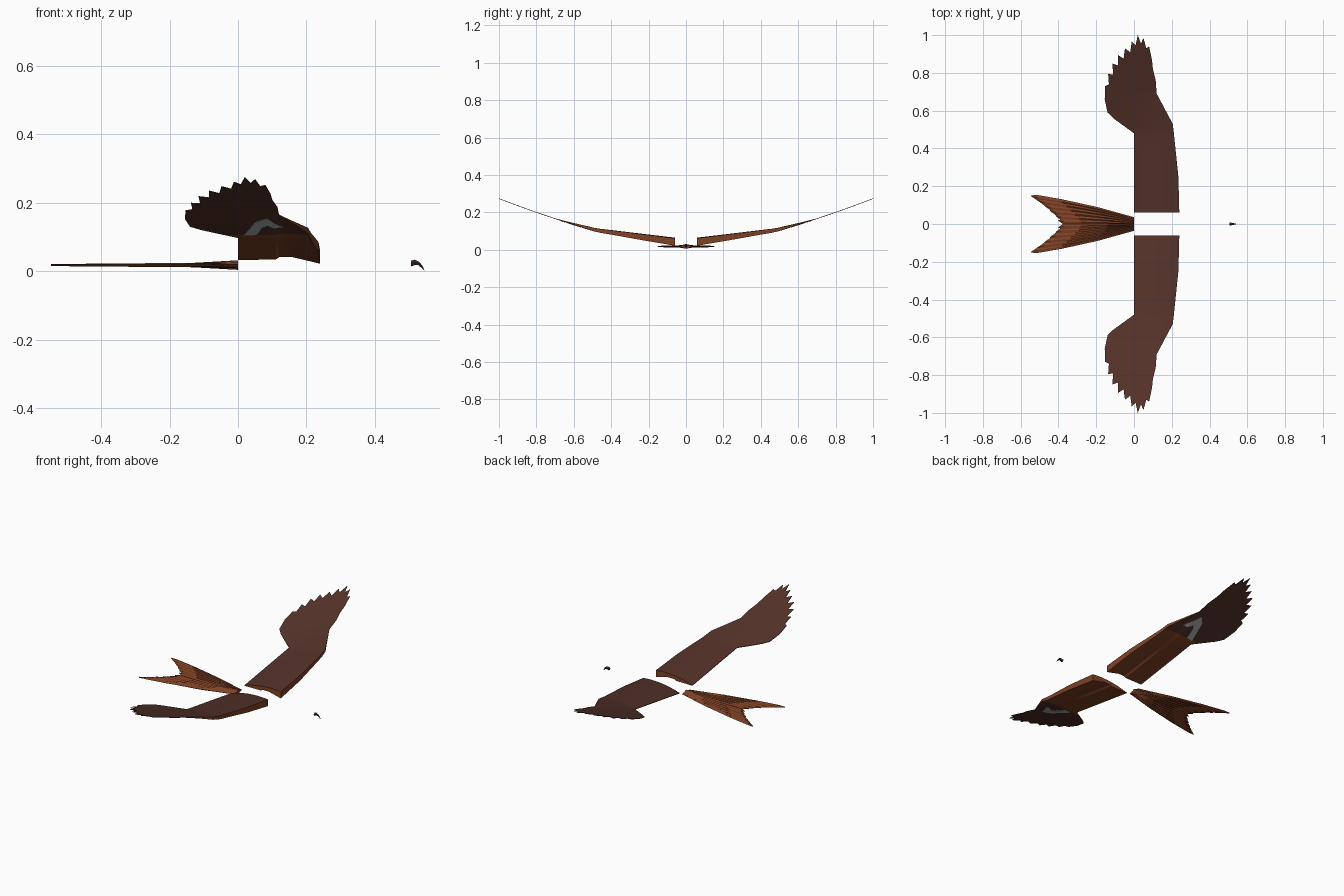
import bpy, bmesh, math
from mathutils import Vector

cube = bpy.data.objects.get("Cube")
if cube:
    bpy.data.objects.remove(cube, do_unlink=True)


def material(name, rgb):
    m = bpy.data.materials.new(name)
    m.use_nodes = True
    m.diffuse_color = (*rgb, 1)
    m.node_tree.nodes["Principled BSDF"].inputs["Base Color"].default_value = (*rgb, 1)
    return m


BROWN = material("dark brown feathers", (0.089, 0.032, 0.022))
RUST = material("rust feathers", (0.215, 0.054, 0.019))
GREY = material("pale grey patch", (0.45, 0.46, 0.46))
HORN = material("dark horn", (0.045, 0.022, 0.022))


def lerp(x, points):
    """Piecewise linear curve through the points."""
    if x <= points[0][0]:
        return points[0][1]
    for (a, p), (b, q) in zip(points, points[1:]):
        if x <= b:
            return p + (q - p) * (x - a) / (b - a)
    return points[-1][1]


def finish(bm, name, mats, rule=None, smooth=False):
    bmesh.ops.recalc_face_normals(bm, faces=bm.faces)
    bm.normal_update()
    if rule:
        for f in bm.faces:
            f.material_index = rule(f)
    me = bpy.data.meshes.new(name)
    bm.to_mesh(me)
    bm.free()
    for m in mats:
        me.materials.append(m)
    ob = bpy.data.objects.new(name, me)
    bpy.context.collection.objects.link(ob)
    if smooth:
        bpy.ops.object.select_all(action='DESELECT')
        ob.select_set(True)
        bpy.context.view_layer.objects.active = ob
        bpy.ops.object.shade_smooth_by_angle(angle=math.radians(25))
    return ob


def shell(outline, top, bottom, xs=(), ys=(), side=1):
    """Plan outline sliced along x and y, then raised into a top and a bottom skin."""
    bm = bmesh.new()
    bm.faces.new([bm.verts.new((x, y, 0)) for x, y in outline])
    bmesh.ops.triangulate(bm, faces=bm.faces[:])
    for axis, cuts in ((0, xs), (1, ys)):
        for c in cuts:
            co, no = Vector(), Vector()
            co[axis], no[axis] = c, 1
            bmesh.ops.bisect_plane(bm, geom=bm.verts[:] + bm.edges[:] + bm.faces[:],
                                   dist=1e-5, plane_co=co, plane_no=no)
    low = bm.verts[:]
    res = bmesh.ops.extrude_face_region(bm, geom=bm.faces[:], use_keep_orig=True)
    high = [v for v in res["geom"] if isinstance(v, bmesh.types.BMVert)]
    for verts, height in ((low, bottom), (high, top)):
        for v in verts:
            v.co.z = height(v.co.x, v.co.y)
    for v in bm.verts:
        v.co.y *= side
    return bm


# Wing surface: arched arm, fading into a thin upswept hand
def base(y):
    t = max(0, y - 0.48)
    return lerp(y, [(0.06, 0.034), (0.48, 0.098)]) + 0.29 * t + 0.09 * t * t


def fullness(y):
    return lerp(y, [(0.06, 1), (0.5, 0.5), (0.7, 0)])


def wing_top(x, y):
    u = min(1, max(0, x / 0.24))
    return base(y) + 0.002 + 0.03 * fullness(y) * (2.6 * u - 1.75 * u * u)


def wing_bottom(x, y):
    drop = lerp(x, [(0, 0), (0.11, 0.001), (0.12, 0.008), (0.16, 0.008), (0.24, -0.011)])
    return base(y) - 0.001 + fullness(y) * drop


def wing_colour(f):
    # rust underneath the arm and along its thick front edge, brown elsewhere
    c = f.calc_center_median()
    if f.normal.z < -0.3:
        return 1 if abs(c.y) < 0.51 else 0
    return 1 if f.normal.z < 0.5 and abs(c.y) < 0.69 else 0


WING = [(0, 0.06), (0.24, 0.06), (0.235, 0.25), (0.21, 0.49), (0.205, 0.53), (0.12, 0.69),
        (0.115, 0.76), (0.1, 0.82), (0.095, 0.87), (0.08, 0.9), (0.08, 0.94), (0.065, 0.93),
        (0.05, 0.985), (0.037, 0.955), (0.02, 1), (0.008, 0.945), (-0.012, 0.965),
        (-0.02, 0.91), (-0.048, 0.93), (-0.055, 0.875), (-0.085, 0.895), (-0.085, 0.84),
        (-0.115, 0.85), (-0.11, 0.79), (-0.137, 0.795), (-0.133, 0.74), (-0.153, 0.73),
        (-0.155, 0.66), (-0.14, 0.59), (-0.11, 0.56), (0, 0.48)]
PATCH = [(0.015, 0.505), (0.05, 0.635), (0.085, 0.67), (0.115, 0.61), (0.137, 0.575),
         (0.105, 0.575), (0.085, 0.6), (0.07, 0.58), (0.055, 0.51)]
SPAN = [0.06 + 0.05 * i for i in range(1, 18)] + [0.51]
CHORD = [0.03, 0.06, 0.085, 0.11, 0.12, 0.14, 0.16, 0.18, 0.2, 0.22]

for side, label in ((1, "back"), (-1, "front")):
    bm = shell(WING, wing_top, wing_bottom, CHORD, SPAN, side)
    finish(bm, label + "_wing", [BROWN, RUST], wing_colour, smooth=True)
    bm = shell(PATCH, lambda x, y: wing_bottom(x, y) - 0.0005,
               lambda x, y: wing_bottom(x, y) - 0.002, CHORD, SPAN, side)
    finish(bm, label + "_wing_patch", [GREY])


# Forked tail: a fan of ridged feathers, longest on the outside
def feather(tip_x, tip_y, side, name):
    bm = bmesh.new()
    rings = []
    for t in (0, 0.35, 0.7, 0.93, 1):
        x = tip_x * t
        y = tip_y * (0.21 + 0.79 * t) + 0.012 * tip_y / 0.15 * math.sin(math.pi * t)
        half = lerp(t, [(0, 0.006), (0.93, 0.015), (1, 0.002)])
        thick = lerp(t, [(0, 0.015 * (1 - tip_y / 0.17)), (0.35, 0.006), (1, 0.003)])
        if t == 1:
            y += 0.007
        rings.append([bm.verts.new((x, (y + dy) * side, 0.018 + dz)) for dy, dz in
                      ((-half, -0.001), (0, thick), (half, 0.001), (0, -thick))])
    for a, b in zip(rings, rings[1:]):
        for i in range(4):
            j = (i + 1) % 4
            bm.faces.new((a[i], a[j], b[j], b[i]))
    bm.faces.new(rings[0])
    bm.faces.new(rings[-1])
    finish(bm, name, [RUST])


TIPS = [(-0.4, 0.012), (-0.415, 0.037), (-0.445, 0.064), (-0.475, 0.091),
        (-0.51, 0.118), (-0.546, 0.143)]
for side, label in ((1, "back"), (-1, "front")):
    for i, (tx, ty) in enumerate(TIPS):
        feather(tx, ty, side, f"{label}_tail_feather_{i + 1}")

# Hooked beak: side profile, narrowing to the tip and along its ridge
UPPER = [(0.505, 0.031), (0.517, 0.034), (0.53, 0.027), (0.539, 0.016)]
LOWER = [(0.505, 0.014), (0.517, 0.018), (0.526, 0.018), (0.535, 0.011)]
bm = bmesh.new()
tip = bm.verts.new((0.546, 0.001, 0))
tip.co = (0.546, 0, 0)
rings = []
for (ux, uz), (lx, lz) in zip(UPPER, LOWER):
    w = 0.009 * (0.55 - ux) / 0.045
    mx, mz = (ux + lx) / 2, (uz + lz) / 2
    rings.append([bm.verts.new(p) for p in
                  ((ux, 0, uz), (mx, w, mz), (lx, w * 0.6, lz), (lx, -w * 0.6, lz), (mx, -w, mz))])
for a, b in zip(rings, rings[1:]):
    for i in range(5):
        j = (i + 1) % 5
        bm.faces.new((a[i], a[j], b[j], b[i]))
for i in range(5):
    bm.faces.new((rings[-1][i], rings[-1][(i + 1) % 5], tip))
bm.faces.new(rings[0])
finish(bm, "beak", [HORN], smooth=True)
